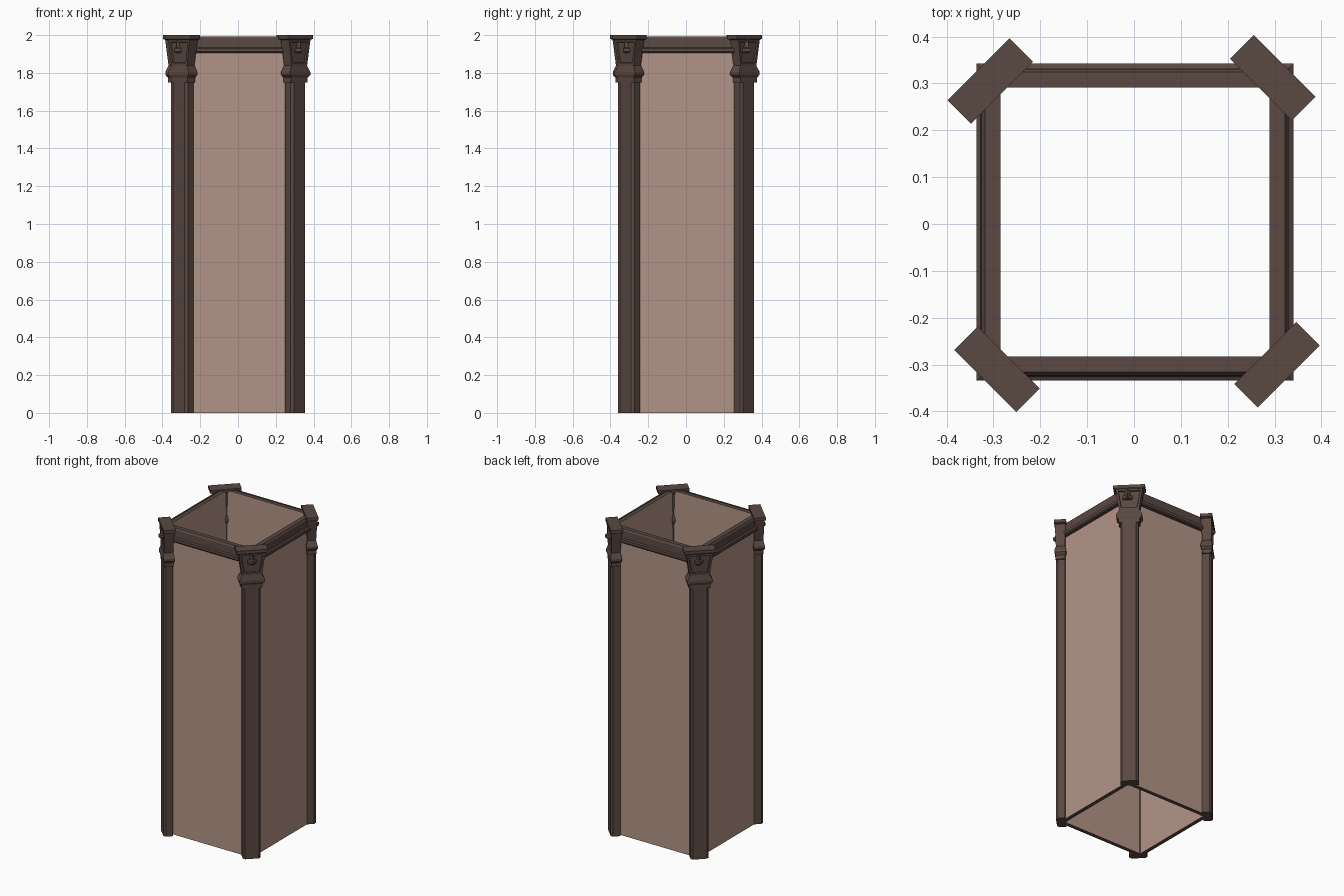
import bpy, bmesh, math
from mathutils import Vector, Matrix

if "Cube" in bpy.data.objects:
    bpy.data.objects.remove(bpy.data.objects["Cube"])


def material(name, rgb):
    m = bpy.data.materials.new(name)
    m.diffuse_color = (*rgb, 1)
    m.use_nodes = True
    m.node_tree.nodes["Principled BSDF"].inputs["Base Color"].default_value = m.diffuse_color
    return m


WOOD = material("dark brown trim", (0.102, 0.065, 0.054))
PINK = material("dusty pink plaster", (0.456, 0.301, 0.246))
CENTRE = Vector((0.002, 0.004, 0))


def loft(bm, rings, close=False):
    """Join rings of points; either cap the ends or close into a loop."""
    vs = [[bm.verts.new(p) for p in r] for r in rings]
    n = len(vs[0])
    pairs = list(zip(vs, vs[1:])) + ([(vs[-1], vs[0])] if close else [])
    for a, b in pairs:
        for i in range(n):
            j = (i + 1) % n
            bm.faces.new((a[i], a[j], b[j], b[i]))
    if not close:
        bm.faces.new(vs[0][::-1])
        bm.faces.new(vs[-1])
    bmesh.ops.recalc_face_normals(bm, faces=bm.faces[:])


def finish(bm, name, mats, matrix):
    me = bpy.data.meshes.new(name)
    bm.to_mesh(me)
    bm.free()
    for m in mats:
        me.materials.append(m)
    ob = bpy.data.objects.new(name, me)
    ob.matrix_world = matrix
    bpy.context.collection.objects.link(ob)
    return ob


def square(r, z):
    return [(-r, -r, z), (r, -r, z), (r, r, z), (-r, r, z)]


def rect(w, d, z):
    return [(-w / 2, -d / 2, z), (w / 2, -d / 2, z), (w / 2, d / 2, z), (-w / 2, d / 2, z)]


# Hollow square wall, with dark top and bottom rims
bm = bmesh.new()
loft(bm, [square(0.287, 0), square(0.312, 0), square(0.312, 1.99), square(0.287, 1.99)], True)
for f in bm.faces:
    f.material_index = 1 if abs(f.normal.z) > 0.5 else 0
finish(bm, "wall_shell", [PINK, WOOD], Matrix.Translation(CENTRE))

# Moulded cornice running round the top
bm = bmesh.new()
cornice = [(0.311, 1.905), (0.332, 1.905), (0.338, 1.912), (0.338, 1.93),
           (0.329, 1.935), (0.327, 1.982), (0.32, 1.993), (0.311, 1.993)]
loft(bm, [square(r, z) for r, z in cornice], True)
finish(bm, "cornice", [WOOD], Matrix.Translation(CENTRE))

# Diagonal corner posts and their capitals (local -y faces outwards)
corners = [(-0.292, -0.310, -45), (0.305, -0.300, 45),
           (0.296, 0.312, 135), (-0.307, 0.305, 225)]
capital = [(1.75, 0.125, 0.056), (1.775, 0.125, 0.056), (1.79, 0.152, 0.068),
           (1.805, 0.152, 0.068), (1.838, 0.118, 0.054), (1.975, 0.16, 0.062),
           (1.98, 0.187, 0.071), (2.0, 0.187, 0.071)]
for i, (x, y, angle) in enumerate(corners):
    place = Matrix.Translation((x, y, 0)) @ Matrix.Rotation(math.radians(angle), 4, 'Z')

    # Post with chamfered outer edges
    section = [(-0.053, 0.027), (-0.053, -0.016), (-0.041, -0.028),
               (0.041, -0.028), (0.053, -0.016), (0.053, 0.027)]
    bm = bmesh.new()
    loft(bm, [[(px, py, z) for px, py in section] for z in (0, 1.76)])
    finish(bm, f"corner_post_{i + 1}", [WOOD], place)

    # Flared capital with a recessed outer panel
    bm = bmesh.new()
    loft(bm, [rect(w, d, z) for z, w, d in capital])
    panel = [f for f in bm.faces if f.normal.y < -0.9 and f.calc_area() > 0.01]
    bmesh.ops.inset_region(bm, faces=panel, thickness=0.018, depth=0)
    bmesh.ops.inset_region(bm, faces=panel, thickness=0.004, depth=-0.008)
    finish(bm, f"capital_{i + 1}", [WOOD], place)
